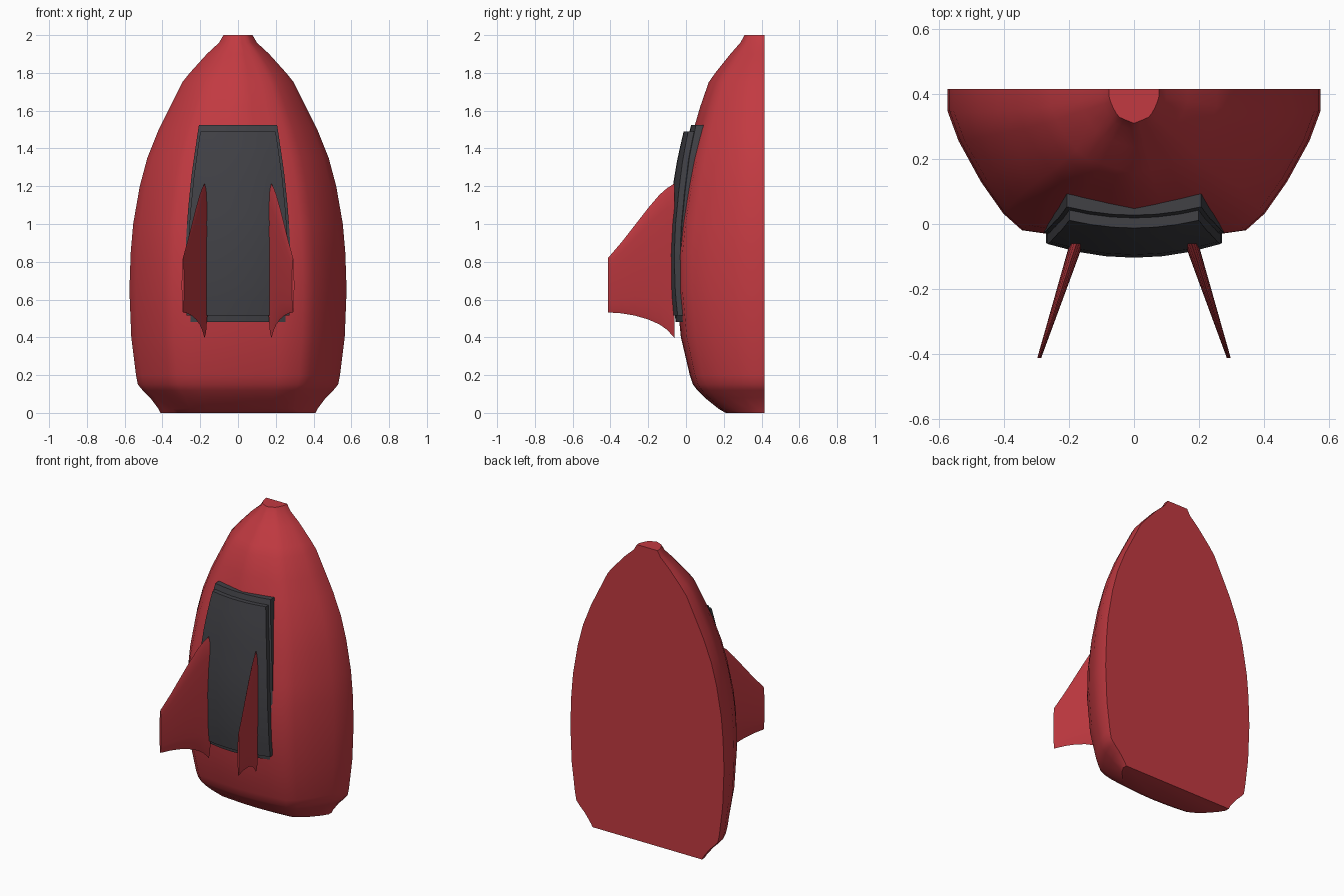
import bpy, bmesh, math

cube = bpy.data.objects.get("Cube")
if cube:
    bpy.data.objects.remove(cube, do_unlink=True)

BACK = 0.415


def material(name, rgb):
    mat = bpy.data.materials.new(name)
    mat.use_nodes = True
    mat.diffuse_color = (*rgb, 1)
    mat.node_tree.nodes["Principled BSDF"].inputs["Base Color"].default_value = (*rgb, 1)
    return mat


red = material("red", (0.54, 0.042, 0.053))
charcoal = material("charcoal", (0.052, 0.052, 0.060))


def loft(name, rings, mat, angle):
    """Skin a list of closed rings, cap both ends and shade by angle."""
    bm = bmesh.new()
    loops = [[bm.verts.new(p) for p in ring] for ring in rings]
    n = len(loops[0])
    for a, b in zip(loops, loops[1:]):
        for i in range(n):
            j = (i + 1) % n
            bm.faces.new((a[i], a[j], b[j], b[i]))
    bm.faces.new(loops[0][::-1])
    bm.faces.new(loops[-1])
    bmesh.ops.recalc_face_normals(bm, faces=bm.faces)
    mesh = bpy.data.meshes.new(name)
    bm.to_mesh(mesh)
    bm.free()
    mesh.materials.append(mat)
    obj = bpy.data.objects.new(name, mesh)
    bpy.context.collection.objects.link(obj)
    bpy.ops.object.select_all(action="DESELECT")
    obj.select_set(True)
    bpy.context.view_layer.objects.active = obj
    bpy.ops.object.shade_smooth_by_angle(angle=math.radians(angle))
    return obj


def sample(table, z):
    """Linear lookup in rows that start with a rising key."""
    for a, b in zip(table, table[1:]):
        if z <= b[0]:
            t = (z - a[0]) / (b[0] - a[0])
            return [p + (q - p) * t for p, q in zip(a, b)]
    return list(table[-1])


# Hull stations: height, half width, front y
HULL = [(0, .41, .21), (.02, .42, .175), (.08, .465, .10), (.12, .505, .06),
        (.15, .53, .037), (.2, .54, .02), (.4, .565, -.027), (.65, .575, -.052),
        (.85, .568, -.054), (1.0, .555, -.045), (1.2, .52, -.02), (1.35, .48, .005),
        (1.5, .42, .04), (1.62, .36, .075), (1.75, .295, .12), (1.8, .255, .155),
        (1.9, .165, .235), (1.96, .10, .288), (2.0, .077, .31)]
# Half sections, side to centre: fraction of width, fraction of depth
BROAD = [(1, 0), (1, .14), (.94, .34), (.82, .61), (.7, .82), (.6, .93), (.4, .965), (.2, .99), (0, 1)]
ROUND = [(1, 0), (1, .2), (.94, .36), (.83, .55), (.7, .72), (.58, .82), (.4, .88), (.2, .94), (0, 1)]


def hull_ring(z, w, front):
    t = max(0, min(1, (z - 0.8) / 1.0))
    half = []
    for (ua, va), (ub, vb) in zip(BROAD, ROUND):
        u, v = ua + (ub - ua) * t, va + (vb - va) * t
        half.append((u * w, BACK + (front - BACK) * v, z))
    return half + [(-x, y, z) for x, y, z in half[-2::-1]]


loft("hull", [hull_ring(*row) for row in HULL], red, 40)

# Curved back panel: a rim plate with a raised plate on top
PANEL = [(.48, .285), (.7, .283), (.88, .277), (1.05, .267), (1.25, .247), (1.4, .226), (1.525, .207)]


def panel(name, low, high, inset, proud):
    rings = []
    for k in range(13):
        z = low + (high - low) * k / 12
        half = sample(PANEL, z)[1] - inset
        centre = sample(HULL, z)[2]
        xs = [half * i / 3 for i in range(-3, 4)]
        outer = [(x, centre - proud + .6 * x * x, z) for x in xs]
        inner = [(x, centre + .02 + .6 * x * x, z) for x in reversed(xs)]
        rings.append(outer + inner)
    loft(name, rings, charcoal, 30)


panel("panel_rim", .48, 1.525, 0, .02)
panel("panel_plate", .515, 1.49, .013, .05)

# Swept fins: y, top z, bottom z
FIN = [(-.06, 1.215, .395), (-.10, 1.19, .44), (-.14, 1.155, .468), (-.2, 1.085, .495),
       (-.27, .995, .515), (-.34, .905, .527), (-.413, .82, .532)]


def fin(name, side):
    rings = []
    for y, top, bottom in FIN:
        s = (y - FIN[0][0]) / (FIN[-1][0] - FIN[0][0])
        x = .177 + .115 * s
        thick = .021 + (.006 - .021) * s
        lens = [(math.cos(a), math.sin(a)) for a in (math.tau * i / 16 for i in range(16))]
        rings.append([(side * (x + thick * c), y, (top + bottom) / 2 + (top - bottom) / 2 * d)
                      for c, d in lens])
    loft(name, rings, red, 40)


fin("left_fin", 1)
fin("right_fin", -1)
